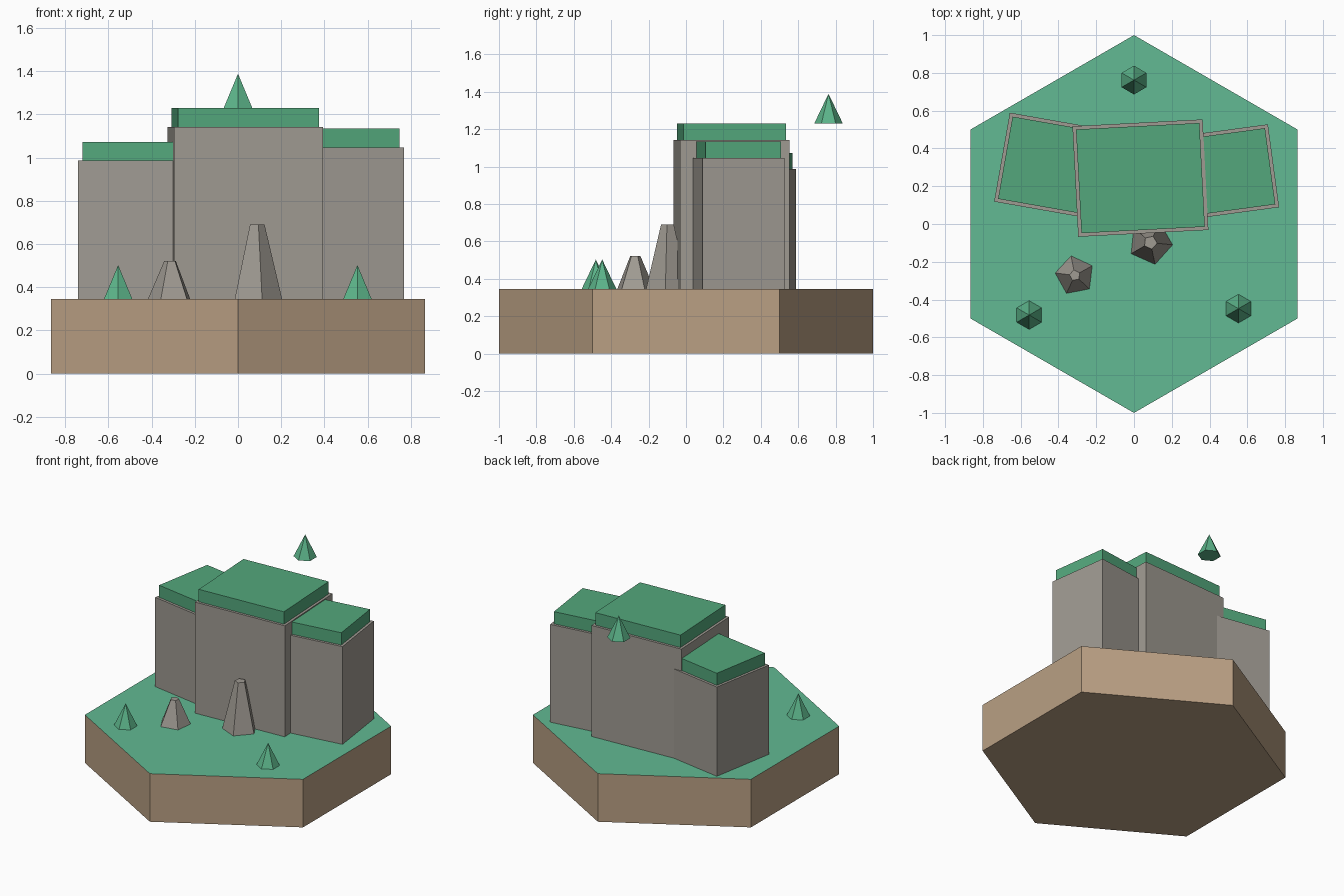
import bpy
from math import radians, sin, cos

if "Cube" in bpy.data.objects:
    bpy.data.objects.remove(bpy.data.objects["Cube"])


def material(name, r, g, b):
    m = bpy.data.materials.new(name)
    m.diffuse_color = tuple((c / 255) ** 2.2 for c in (r, g, b)) + (1,)
    m.use_nodes = True
    m.node_tree.nodes["Principled BSDF"].inputs["Base Color"].default_value = m.diffuse_color
    return m


GRASS = material("grass", 98, 184, 146)
MOSS = material("moss", 84, 166, 123)
LEAF = material("leaf", 92, 178, 136)
ROCK = material("rock", 158, 153, 145)
EARTH = material("earth", 184, 158, 130)
GROUND = 0.345


def make(name, verts, faces, mats):
    me = bpy.data.meshes.new(name)
    me.from_pydata(verts, [], faces)
    for m in mats:
        me.materials.append(m)
    ob = bpy.data.objects.new(name, me)
    bpy.context.collection.objects.link(ob)
    return ob


def frustum(name, n, x, y, r0, r1, z0, z1, turn, *mats):
    """n-sided prism, truncated cone or (r1 = 0) pointed cone; last face is the top."""
    def ring(r, z):
        return [(x + r * cos(radians(turn + 360 * i / n)),
                 y + r * sin(radians(turn + 360 * i / n)), z) for i in range(n)]
    verts = ring(r0, z0)
    faces = [tuple(reversed(range(n)))]
    if r1:
        verts += ring(r1, z1)
        faces += [(i, (i + 1) % n, n + (i + 1) % n, n + i) for i in range(n)]
        faces.append(tuple(range(n, 2 * n)))
    else:
        verts.append((x, y, z1))
        faces += [(i, (i + 1) % n, n) for i in range(n)]
    return make(name, verts, faces, mats)


def box(name, x, y, hx, hy, z0, z1, turn, mat):
    c, s = cos(radians(turn)), sin(radians(turn))
    verts = [(x + u * hx * c - v * hy * s, y + u * hx * s + v * hy * c, z)
             for z in (z0, z1) for u, v in ((-1, -1), (1, -1), (1, 1), (-1, 1))]
    faces = [(3, 2, 1, 0), (4, 5, 6, 7)]
    faces += [(i, (i + 1) % 4, 4 + (i + 1) % 4, 4 + i) for i in range(4)]
    return make(name, verts, faces, [mat])


# hexagonal earth tile with a grassy top face
base = frustum("ground_tile", 6, 0, 0, 1, 1, 0, GROUND, 90, EARTH, GRASS)
base.data.polygons[-1].material_index = 1

# cliff blocks, each with a slightly inset moss cap
for side, x, y, hx, hy, top, cap, turn in (
        ("left", -0.433, 0.307, 0.27, 0.239, 0.986, 1.073, -10),
        ("middle", 0.034, 0.243, 0.345, 0.293, 1.142, 1.231, 3),
        ("right", 0.471, 0.272, 0.27, 0.2215, 1.047, 1.135, 7.7)):
    box(side + "_cliff", x, y, hx, hy, GROUND, top, turn, ROCK)
    box(side + "_cliff_cap", x, y, hx - 0.018, hy - 0.018, top, cap, turn, MOSS)

# five-sided rock spires
frustum("tall_spire", 5, 0.087, -0.098, 0.118, 0.036, GROUND, 0.691, -6, ROCK)
frustum("short_spire", 5, -0.313, -0.272, 0.105, 0.029, GROUND, 0.521, 29, ROCK)

# small six-sided trees, one hovering behind the cliff
for name, x, y, z in (("left_tree", -0.555, -0.482, GROUND),
                      ("right_tree", 0.553, -0.448, GROUND),
                      ("back_tree", 0, 0.762, 1.231)):
    frustum(name, 6, x, y, 0.076, 0, z, z + 0.158, 90, LEAF)
